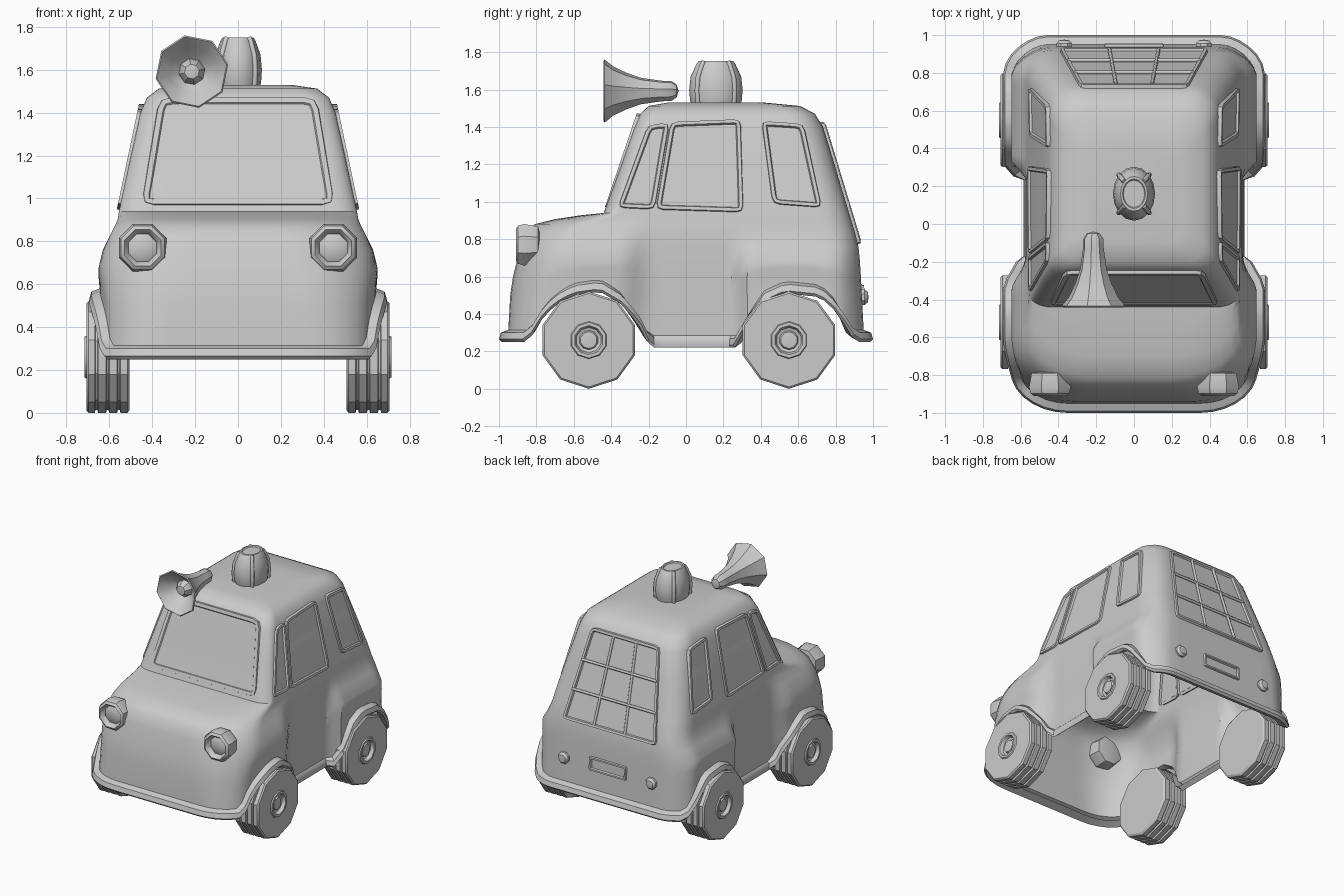
import bpy, bmesh
from math import sin, cos, pi, radians
from mathutils import Vector

if "Cube" in bpy.data.objects:
    bpy.data.objects.remove(bpy.data.objects["Cube"])


def make(name, verts, faces):
    """Mesh object with merged points and consistent normals."""
    me = bpy.data.meshes.new(name)
    me.from_pydata([tuple(v) for v in verts], [], faces)
    bm = bmesh.new()
    bm.from_mesh(me)
    bmesh.ops.remove_doubles(bm, verts=bm.verts, dist=0.0005)
    bmesh.ops.recalc_face_normals(bm, faces=bm.faces)
    bm.to_mesh(me)
    bm.free()
    ob = bpy.data.objects.new(name, me)
    bpy.context.collection.objects.link(ob)
    return ob


def skin(rows):
    """Points and quads joining closed rows of equal length."""
    n = len(rows[0])
    faces = [(r * n + i, r * n + (i + 1) % n, (r + 1) * n + (i + 1) % n, (r + 1) * n + i)
             for r in range(len(rows) - 1) for i in range(n)]
    return [p for row in rows for p in row], faces


def lathe(name, prof, sides, axis, c, phase=0.0, flip=1, sx=1.0):
    rows = []
    for r, h in prof:
        row = []
        for k in range(sides):
            a = phase + 2 * pi * k / sides
            u, v, h2 = r * cos(a), r * sin(a), h * flip
            p = {'x': (h2, u, v), 'y': (u, h2, v), 'z': (u * sx, v, h2)}[axis]
            row.append(Vector(p) + Vector(c))
        rows.append(row)
    return make(name, *skin(rows))


def panel(name, corners, out, rnd=0.04, border=0.018, lift=0.03, sink=0.013):
    """Rounded raised frame with a recessed pane."""
    cs = [Vector(c) for c in corners]
    if (cs[1] - cs[0]).cross(cs[2] - cs[1]).dot(Vector(out)) < 0:
        cs.reverse()
    nrm = (cs[1] - cs[0]).cross(cs[2] - cs[1]).normalized()
    bm = bmesh.new()
    vs = []
    for i, p in enumerate(cs):
        a = p + (cs[i - 1] - p).normalized() * rnd
        b = p + (cs[(i + 1) % len(cs)] - p).normalized() * rnd
        for q in (a, (a + b) / 4 + p / 2, b):
            vs.append(bm.verts.new(q - nrm * 0.018))
    f = bm.faces.new(vs)
    f.normal_update()
    for t, d in ((0.006, lift), (border, 0.0), (0.006, -sink)):
        bmesh.ops.inset_individual(bm, faces=[f], thickness=t, depth=d)
        f.normal_update()
    me = bpy.data.meshes.new(name)
    bm.to_mesh(me)
    bm.free()
    ob = bpy.data.objects.new(name, me)
    bpy.context.collection.objects.link(ob)


def bar(name, pts, r):
    """Thin square tube along points."""
    cu = bpy.data.curves.new(name, 'CURVE')
    cu.dimensions = '3D'
    cu.bevel_depth, cu.bevel_resolution, cu.use_fill_caps = r, 1, True
    sp = cu.splines.new('POLY')
    sp.points.add(len(pts) - 1)
    for q, p in zip(sp.points, pts):
        q.co = (*p, 1)
    bpy.context.collection.objects.link(bpy.data.objects.new(name, cu))


def step(a, b, t):
    t = min(1, max(0, (t - a) / (b - a)))
    return t * t * (3 - 2 * t)


# --- body shell: stacked outlines (z, front y, rear y, half width, front corner x/y, rear corner)
LEVELS = [
    (.25, -.95, .95, .57, .22, .14, .12), (.50, -.94, .94, .57, .26, .17, .13),
    (.60, -.925, .935, .575, .28, .19, .14), (.68, -.905, .93, .575, .30, .21, .15),
    (.76, -.885, .922, .575, .32, .23, .15), (.83, -.86, .905, .572, .34, .25, .15),
    (.88, -.81, .89, .565, .36, .26, .15), (.907, -.70, .882, .56, .36, .24, .15),
    (.928, -.56, .876, .557, .32, .16, .15), (.94, -.44, .872, .555, .12, .07, .15),
    (1.2, -.345, .793, .50, .10, .07, .15), (1.4, -.275, .732, .455, .10, .07, .15),
    (1.47, -.245, .69, .425, .10, .08, .14), (1.512, -.20, .61, .37, .10, .08, .12),
    (1.53, -.10, .42, .25, .08, .08, .08)]
ARCH = [(-1, .25), (-.83, .25), (-.77, .36), (-.70, .44), (-.60, .50), (-.46, .52), (-.36, .46),
        (-.27, .34), (-.20, .22), (.29, .22), (.35, .36), (.42, .46), (.53, .51), (.72, .49),
        (.80, .41), (.88, .25), (1, .25)]


def arch(y):
    for (a, za), (b, zb) in zip(ARCH, ARCH[1:]):
        if y <= b:
            return za + (zb - za) * max(0, y - a) / (b - a)
    return .25


def outline(z, yf, yr, w, rx, ry, rr):
    h = [((w - rx) * i / 5, yf) for i in range(5)]
    h += [(w - rx + rx * sin(a), yf + ry - ry * cos(a)) for a in [pi / 12 * k for k in range(7)]]
    y0, y1 = yf + ry, yr - rr
    h += [(w, y0 + (y1 - y0) * i / 36) for i in range(1, 36)]
    h += [(w - rr + rr * cos(a), yr - rr + rr * sin(a)) for a in [pi / 10 * k for k in range(6)]]
    h += [((w - rr) * i / 5, yr) for i in range(4, -1, -1)]
    pts = []
    for x, y in h:  # fender bulges
        f = step(-.98, -.58, y) * (1 - step(-.36, -.18, y)) * (1 - step(.68, .92, z))
        b = step(.24, .34, y) * (1 - step(.78, 1.0, y)) * (1 - step(.68, .81, z))
        pts.append((x * (1 + .13 * max(f, b)), y))
    return pts + [(-x, y) for x, y in pts[-2:0:-1]]


base = outline(*LEVELS[0])
low = [arch(y) for x, y in base]
n = len(base)
rows = []
for off, dz in ((-.02, .025), (.035, .0), (.05, .015), (.04, .05), (.0, .065)):  # flared lip
    row = []
    for i, (x, y) in enumerate(base):
        (ax, ay), (bx, by) = base[i - 1], base[(i + 1) % n]
        nm = Vector((by - ay, ax - bx)).normalized()
        k = off * (.3 if -.2 < y < .28 else 1) if off > 0 else off
        row.append((x + nm.x * k, y + nm.y * k, low[i] + dz))
    rows.append(row)
for lv in LEVELS[1:]:
    z = lv[0]
    rows.append([(x, y, z if z >= .68 else low[i] + (z - .25) / .43 * (.68 - low[i]))
                 for i, (x, y) in enumerate(outline(*lv))])
verts, faces = skin(rows)
faces.append(tuple(range(len(verts) - n, len(verts))))
make("body_shell", verts, faces)

# --- windows
panel("windshield", [(-.455, -.427, .965), (.455, -.427, .965), (.37, -.254, 1.475), (-.37, -.254, 1.475)],
      (0, -1, .3), rnd=.06, border=.025, lift=.026, sink=.008)
SIDE = {"quarter_window": [(-.37, .965), (-.165, .955), (-.085, 1.425), (-.205, 1.415)],
        "door_window": [(-.165, .955), (.31, .94), (.295, 1.445), (-.085, 1.43)],
        "rear_side_window": [(.46, .985), (.73, .965), (.63, 1.42), (.40, 1.435)]}
for s in (1, -1):
    for name, pts in SIDE.items():
        panel(name, [(s * (.553 - .211 * (z - .95)), y, z) for y, z in pts], (s, 0, .2))


def rear(x, z, d=0.0):
    return (x, .922 - .303 * (z - .78) + d, z)


panel("rear_window", [rear(-.40, .77), rear(.40, .77), rear(.29, 1.43), rear(-.29, 1.43)], (0, 1, .3))
for t in (-1, 1):  # rear window grille
    bar("grille_upright", [rear(t * .13, .79, .008), rear(t * .095, 1.41, .008)], .01)
for z in (.99, 1.20):
    w = .39 - .167 * (z - .77)
    bar("grille_crossbar", [rear(-w, z, .008), rear(w, z, .008)], .01)

# --- rear plate and lights
panel("rear_plate", [(-.16, .945, .45), (.16, .945, .45), (.16, .94, .56), (-.16, .94, .56)],
      (0, 1, 0), rnd=.015, border=.012)
for s in (1, -1):
    lathe("tail_light", [(.045, .92), (.045, .955), (.03, .972), (0, .976)], 8, 'y',
          (s * .37, 0, .49), pi / 8)
    # --- headlights
    lathe("headlight", [(0, -.885), (.045, -.885), (.07, -.872), (.078, -.895), (.092, -.91),
                        (.11, -.897), (.12, -.865), (.105, -.79), (0, -.77)], 8, 'y',
          (s * .445, 0, .77), pi / 8)

# --- wheels
TREAD = [(0, .505), (.245, .505), (.26, .515)]
for g in (.556, .608, .660):
    TREAD += [(.26, g - .008), (.246, g - .004), (.246, g + .004), (.26, g + .008)]
TREAD += [(.26, .697), (.25, .707), (.10, .707), (.095, .715), (.078, .715), (.068, .69),
          (.052, .685), (.045, .70), (0, .705)]
for s in (1, -1):
    for y, name in ((-.52, "front_wheel"), (.55, "rear_wheel")):
        lathe(name, TREAD, 10, 'x', (0, y, .26), pi / 2, s)

# --- roof beacon with four ribs
BEACON = [(.125, 1.50), (.138, 1.54), (.143, 1.60), (.135, 1.67), (.105, 1.735), (.092, 1.752)]
lathe("beacon", BEACON + [(.078, 1.752), (.072, 1.745), (0, 1.745)], 16, 'z', (0, .16, 0), sx=.78)
for k in range(4):
    a = pi / 4 + k * pi / 2
    bar("beacon_rib", [(r * .80 * cos(a), .16 + r * sin(a), z - .004) for r, z in BEACON], .013)

# --- roof horn
HORN = [(0, -.04), (.035, -.05), (.055, -.08), (.056, -.13), (.072, -.24), (.10, -.32), (.135, -.39),
        (.172, -.435), (.165, -.442), (.155, -.432), (.11, -.375), (.062, -.33), (.055, -.36),
        (.035, -.385), (0, -.39)]
lathe("horn", HORN, 8, 'y', (-.215, 0, 1.592), pi / 16)

# --- shading
for ob in bpy.data.objects:
    ob.select_set(ob.type == 'MESH')
    if ob.type == 'MESH':
        bpy.context.view_layer.objects.active = ob
bpy.ops.object.shade_smooth_by_angle(angle=radians(35))
